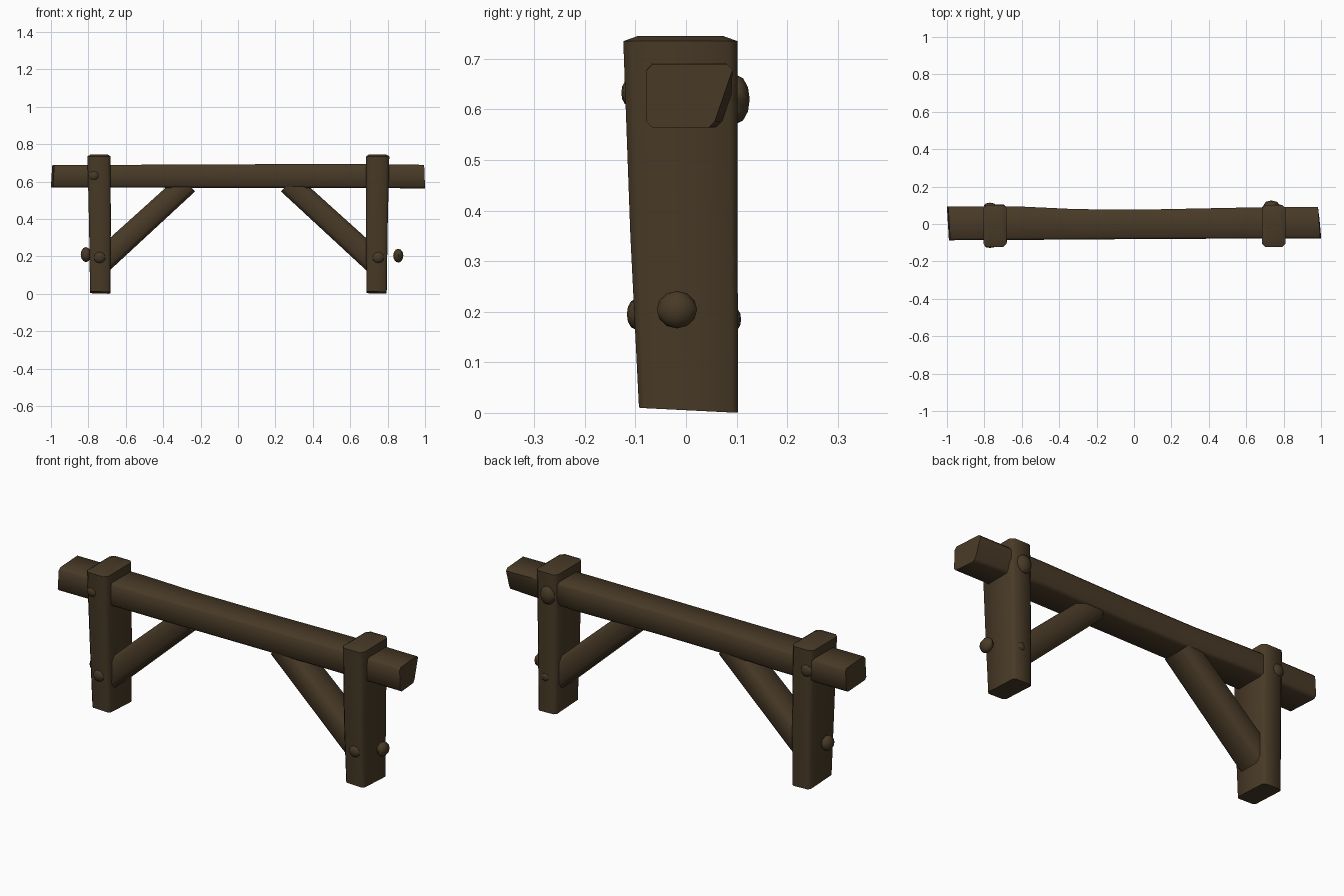
import bpy, bmesh, math
from mathutils import Vector

cube = bpy.data.objects.get("Cube")
if cube:
    bpy.data.objects.remove(cube, do_unlink=True)

wood = bpy.data.materials.new("dark brown wood")
wood.use_nodes = True
COLOR = (0.065, 0.042, 0.020, 1)
wood.diffuse_color = COLOR
wood.node_tree.nodes["Principled BSDF"].inputs["Base Color"].default_value = COLOR
X, Y, Z = Vector((1, 0, 0)), Vector((0, 1, 0)), Vector((0, 0, 1))


def finish(name, bm, angle):
    bmesh.ops.recalc_face_normals(bm, faces=bm.faces)
    mesh = bpy.data.meshes.new(name)
    bm.to_mesh(mesh)
    bm.free()
    mesh.materials.append(wood)
    obj = bpy.data.objects.new(name, mesh)
    bpy.context.collection.objects.link(obj)
    bpy.ops.object.select_all(action='DESELECT')
    obj.select_set(True)
    bpy.context.view_layer.objects.active = obj
    bpy.ops.object.shade_smooth_by_angle(angle=math.radians(angle))
    return obj


def section(center, u, v, a, b, cut):
    """Rectangle with half sizes a, b along u, v and clipped corners."""
    pts = [(a, b - cut), (a - cut, b), (cut - a, b), (-a, b - cut),
           (-a, cut - b), (cut - a, -b), (a - cut, -b), (a, cut - b)]
    return [Vector(center) + u * p + v * q for p, q in pts]


def timber(name, rings):
    """Skin a hewn timber through a row of sections."""
    bm = bmesh.new()
    loops = [[bm.verts.new(p) for p in r] for r in rings]
    for r, s in zip(loops, loops[1:]):
        for i in range(8):
            j = (i + 1) % 8
            bm.faces.new((r[i], r[j], s[j], s[i]))
    bm.faces.new(loops[0])
    bm.faces.new(loops[-1])
    return finish(name, bm, 50)


# Crossbeam: x, centre y, half depth, centre z, half height
stations = [(-0.99, 0.003, 0.09, 0.629, 0.061), (-0.6, 0.004, 0.089, 0.629, 0.061),
            (-0.3, -0.002, 0.081, 0.629, 0.062), (0.1, -0.001, 0.079, 0.63, 0.063),
            (0.6, 0.005, 0.083, 0.63, 0.064), (0.988, 0.007, 0.085, 0.627, 0.063)]
rings = [section((x, y, z), Y, Z, d, h, 0.012) for x, y, d, z, h in stations]
for p in rings[0]:                       # skewed sawn ends
    p.x += -0.06 * p.y + 0.06 * (p.z - 0.65)
for p in rings[-1]:
    p.x += 0.01 - 0.13 * max(p.y, 0) - 0.04 * (p.z - 0.62)
    if p.z < 0.6 and p.y > 0:            # worn lower back corner
        p.y -= 0.035
timber("crossbeam", rings)

# Posts, slightly wider at the top, with worn crowns
for side, label in ((-1, "right"), (1, "left")):
    shift = 0.004 if side > 0 else 0
    rings = []
    for z, x, hx, y, hy, cut in ((0.01, 0.737, 0.054, 0.005, 0.098, 0.012),
                                 (0.35, 0.738, 0.058, -0.004, 0.106, 0.014),
                                 (0.735, 0.743, 0.062, -0.011, 0.113, 0.018),
                                 (0.745, 0.743, 0.046, -0.011, 0.085, 0.018)):
        rings.append(section((side * (x + shift), y, z), X, Y, hx, hy, cut))
    for p in rings[0]:
        p.z -= 0.05 * p.y + 0.03 * (p.x - side * 0.74) + 0.003
    timber(label + "_post", rings)

    # Diagonal brace running from the post up into the beam
    start, end = Vector((side * 0.73, 0, 0.172)), Vector((side * 0.27, 0, 0.592))
    along = (end - start).normalized()
    across = along.cross(Y)
    timber(label + "_brace", [section(start, across, Y, 0.064, 0.077, 0.022),
                              section(end, across, Y, 0.060, 0.074, 0.022)])

# Peg heads: name, centre, radii
pegs = [("front_peg_right_low", (-0.74, -0.1, 0.195), (0.033, 0.017, 0.03)),
        ("front_peg_left_low", (0.75, -0.1, 0.195), (0.033, 0.017, 0.03)),
        ("front_peg_right_high", (-0.77, -0.115, 0.633), (0.03, 0.013, 0.025)),
        ("side_peg_right", (-0.813, -0.018, 0.21), (0.028, 0.039, 0.04)),
        ("side_peg_left", (0.857, -0.018, 0.204), (0.027, 0.04, 0.037)),
        ("back_peg_left_high", (0.735, 0.1, 0.62), (0.043, 0.026, 0.048)),
        ("back_peg_right_high", (-0.77, 0.098, 0.625), (0.033, 0.016, 0.032)),
        ("back_peg_left_low", (0.75, 0.097, 0.185), (0.025, 0.012, 0.022))]
for name, centre, radii in pegs:
    bm = bmesh.new()
    bmesh.ops.create_uvsphere(bm, u_segments=8, v_segments=6, radius=1)
    bmesh.ops.scale(bm, vec=radii, verts=bm.verts)
    bmesh.ops.translate(bm, vec=centre, verts=bm.verts)
    finish(name, bm, 60)
